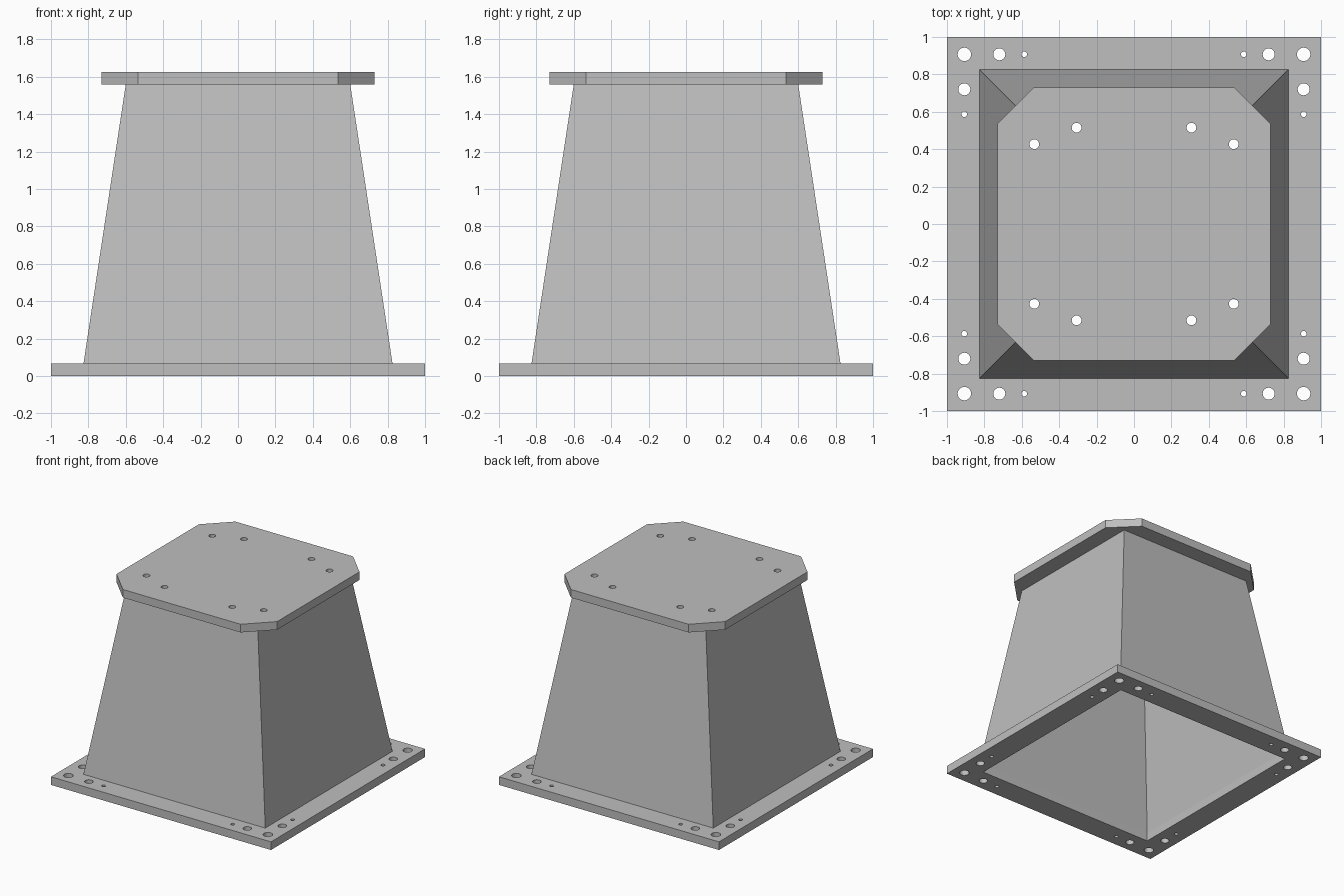
import bpy, bmesh
from math import cos, sin, tau

cube = bpy.data.objects.get("Cube")
if cube:
    bpy.data.objects.remove(cube, do_unlink=True)

PLATE = 0.067       # thickness of both plates
WALL_TOP = 1.56     # underside of the top plate

steel = bpy.data.materials.new("grey steel")
steel.use_nodes = True
grey = (0.52, 0.52, 0.52, 1)
steel.diffuse_color = grey
bsdf = next(n for n in steel.node_tree.nodes if n.type == 'BSDF_PRINCIPLED')
bsdf.inputs["Base Color"].default_value = grey


def add_object(name, mesh, z=0):
    mesh.name = name
    mesh.materials.clear()
    mesh.materials.append(steel)
    obj = bpy.data.objects.new(name, mesh)
    obj.location.z = z
    bpy.context.collection.objects.link(obj)
    return obj


def square(h):
    return [(-h, -h), (h, -h), (h, h), (-h, h)]


def circle(x, y, r, n=24):
    return [(x + r * cos(tau * i / n), y + r * sin(tau * i / n)) for i in range(n)]


def four_way(x, y, r):
    return [circle(sx * x, sy * y, r) for sx in (-1, 1) for sy in (-1, 1)]


def plate(name, loops, z):
    """Flat plate: first loop is the outline, the rest are openings."""
    curve = bpy.data.curves.new(name + "_outline", 'CURVE')
    curve.dimensions = '2D'
    curve.fill_mode = 'BOTH'
    curve.extrude = PLATE / 2
    for loop in loops:
        spline = curve.splines.new('POLY')
        spline.points.add(len(loop) - 1)
        for point, (x, y) in zip(spline.points, loop):
            point.co = (x, y, 0, 1)
        spline.use_cyclic_u = True
        spline.use_smooth = False
    helper = bpy.data.objects.new(name + "_helper", curve)
    bpy.context.collection.objects.link(helper)
    bpy.context.view_layer.update()
    graph = bpy.context.evaluated_depsgraph_get()
    mesh = bpy.data.meshes.new_from_object(helper.evaluated_get(graph))
    bpy.data.objects.remove(helper, do_unlink=True)
    bpy.data.curves.remove(curve)
    bm = bmesh.new()
    bm.from_mesh(mesh)
    bmesh.ops.remove_doubles(bm, verts=bm.verts, dist=1e-5)
    bmesh.ops.recalc_face_normals(bm, faces=bm.faces)
    for face in bm.faces:
        face.smooth = False
    bm.to_mesh(mesh)
    bm.free()
    return add_object(name, mesh, z + PLATE / 2)


# Base flange with a square opening and bolt holes along each corner
base_loops = [square(1.0), square(0.806)] + four_way(0.907, 0.907, 0.036)
for offset, radius in ((0.72, 0.032), (0.587, 0.015)):
    base_loops += four_way(offset, 0.907, radius) + four_way(0.907, offset, radius)
plate("base_flange", base_loops, 0)

# Top plate with cut corners and mounting holes
h, c = 0.73, 0.535
outline = [(-c, -h), (c, -h), (h, -c), (h, c), (c, h), (-c, h), (-h, c), (-h, -c)]
top_loops = [outline] + four_way(0.533, 0.427, 0.026) + four_way(0.307, 0.515, 0.026)
plate("top_plate", top_loops, WALL_TOP)

# Hollow tapered pedestal, open at both ends
bm = bmesh.new()
section = [(0.826, PLATE), (0.60, WALL_TOP), (0.58, WALL_TOP), (0.806, PLATE)]
rings = [[bm.verts.new((x, y, z)) for x, y in square(half)] for half, z in section]
for k, ring in enumerate(rings):
    other = rings[(k + 1) % len(rings)]
    for i in range(4):
        j = (i + 1) % 4
        bm.faces.new((ring[i], ring[j], other[j], other[i]))
bmesh.ops.recalc_face_normals(bm, faces=bm.faces)
walls = bpy.data.meshes.new("pedestal_walls")
bm.to_mesh(walls)
bm.free()
add_object("pedestal_walls", walls)
